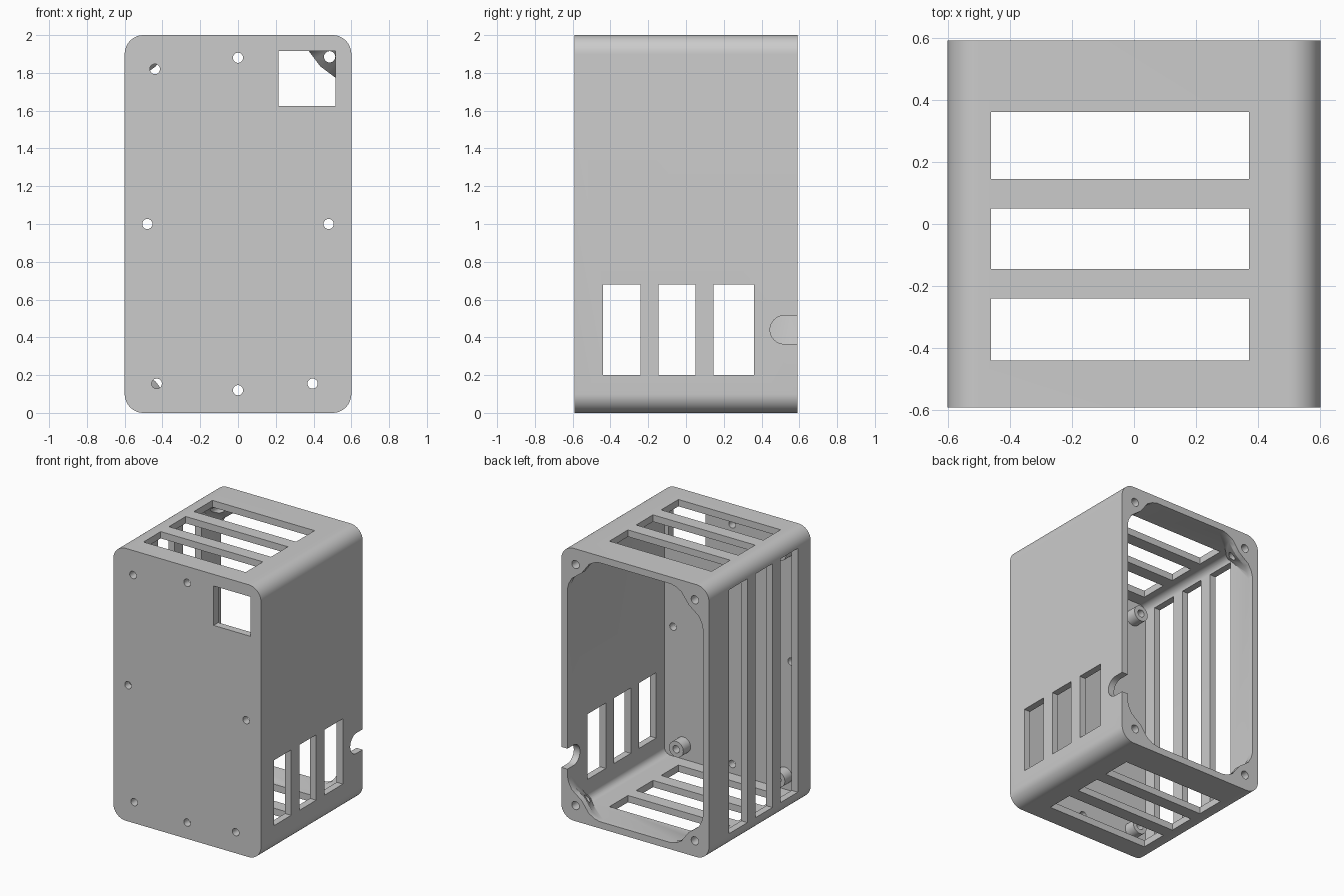
import bpy, bmesh, math

if "Cube" in bpy.data.objects:
    bpy.data.objects.remove(bpy.data.objects["Cube"], do_unlink=True)

grey = bpy.data.materials.new("plain_grey")
grey.use_nodes = True
grey.diffuse_color = (0.6, 0.6, 0.6, 1)
grey.node_tree.nodes["Principled BSDF"].inputs["Base Color"].default_value = (0.6, 0.6, 0.6, 1)

HALF_X, HALF_Y, HEIGHT, WALL = 0.6, 0.59, 2.0, 0.05
MID = HEIGHT / 2


def loft(name, axis, sections):
    """Solid through (position, outline) sections along an axis."""
    place = {"x": lambda p, u, v: (p, u, v),
             "y": lambda p, u, v: (u, p, v),
             "z": lambda p, u, v: (u, v, p)}[axis]
    bm = bmesh.new()
    rings = [[bm.verts.new(place(p, u, v)) for u, v in pts] for p, pts in sections]
    for a, b in zip(rings, rings[1:]):
        for i in range(len(a)):
            j = (i + 1) % len(a)
            bm.faces.new((a[i], a[j], b[j], b[i]))
    bm.faces.new(rings[0])
    bm.faces.new(rings[-1])
    bmesh.ops.recalc_face_normals(bm, faces=bm.faces)
    mesh = bpy.data.meshes.new(name)
    bm.to_mesh(mesh)
    bm.free()
    mesh.materials.append(grey)
    obj = bpy.data.objects.new(name, mesh)
    bpy.context.collection.objects.link(obj)
    return obj


def prism(name, axis, start, end, pts):
    return loft(name, axis, [(start, pts), (end, pts)])


def rect(u0, u1, v0, v1):
    return [(u0, v0), (u1, v0), (u1, v1), (u0, v1)]


def arc(u, v, r, a0, a1, n):
    angles = [math.radians(a0 + (a1 - a0) * i / n) for i in range(n + 1)]
    return [(u + r * math.cos(a), v + r * math.sin(a)) for a in angles]


def circle(u, v, r, n=32):
    return arc(u, v, r, 0, 360, n)[:-1]


def rounded(half_w, half_h, r):
    pts = []
    for k, (sx, sz) in enumerate([(1, 1), (-1, 1), (-1, -1), (1, -1)]):
        pts += arc(sx * (half_w - r), MID + sz * (half_h - r), r, 90 * k, 90 * k + 90, 12)
    return pts


def subtract(target, tools):
    bpy.context.view_layer.objects.active = target
    for tool in tools:
        tool.hide_render = True
        mod = target.modifiers.new("cut", "BOOLEAN")
        mod.operation, mod.solver, mod.object = "DIFFERENCE", "EXACT", tool
        bpy.ops.object.modifier_apply(modifier=mod.name)
        bpy.data.objects.remove(tool, do_unlink=True)


# Outer shell and the cavity, open at the back
case = prism("enclosure", "y", -HALF_Y, HALF_Y, rounded(HALF_X, MID, 0.1))
cavity = prism("cavity", "y", 0.055 - HALF_Y, 0.75,
               rounded(HALF_X - WALL, MID - WALL, 0.05))

# Corner gussets: outline as distances from the corner, tapering forward
edge = [(0.33, 0.03), (0.33, 0.045), (0.27, 0.06), (0.225, 0.085), (0.195, 0.125)]
edge = edge + [(0.165, 0.165)] + [(b, a) for a, b in reversed(edge)]
edge += [(0.03, 0.07), (0.07, 0.03)]
keep = []
for sx in (-1, 1):
    for sz in (-1, 1):
        def outline(s):
            return [(sx * (HALF_X - 0.03 - (a - 0.03) * s),
                     MID + sz * (MID - 0.03 - (b - 0.03) * s)) for a, b in edge]
        keep.append(loft("gusset", "y", [(0.3, outline(0.1)), (0.55, outline(1)),
                                         (0.85, outline(1))]))

# Standoffs inside the front plate
posts = [(-0.44, 1.82), (-0.43, 0.155), (0.395, 0.155)]
for x, z in posts:
    keep.append(prism("standoff", "y", -0.56, -0.45, circle(x, z, 0.058)))
subtract(cavity, keep)
cuts = [cavity]

# Screw holes in the front plate and the rear corners
for x, z in posts + [(0, 1.88), (0, 0.12), (-0.48, 1), (0.48, 1)]:
    cuts.append(prism("front_hole", "y", -0.7, -0.3, circle(x, z, 0.027)))
for sx in (-1, 1):
    for sz in (-1, 1):
        cuts.append(prism("rear_hole", "y", 0.2, 0.7,
                          circle(sx * 0.485, MID + sz * 0.885, 0.03)))

# Square front window
cuts.append(prism("front_window", "y", -0.7, -0.45, rect(0.215, 0.515, 1.625, 1.915)))

# Vents: three rows on the top, bottom and both sides
for y0, y1 in [(-0.44, -0.24), (-0.145, 0.05), (0.145, 0.36)]:
    for z in (0, HEIGHT):
        cuts.append(prism("end_vent", "z", z - 0.08, z + 0.08, rect(-0.46, 0.37, y0, y1)))
    cuts.append(prism("right_vent", "x", 0.5, 0.7, rect(y0, y1, 0.2, 0.68)))
    cuts.append(prism("left_vent", "x", -0.7, -0.52, rect(y0, y1, 0.11, 1.9)))

# Cable notch in the rear edge
cuts.append(prism("cable_notch", "x", 0.5, 0.7,
                  arc(0.52, 0.44, 0.075, 90, 270, 20) + [(0.7, 0.365), (0.7, 0.515)]))
subtract(case, cuts)

bpy.ops.object.select_all(action="DESELECT")
case.select_set(True)
bpy.context.view_layer.objects.active = case
bpy.ops.object.shade_smooth_by_angle(angle=math.radians(30))
